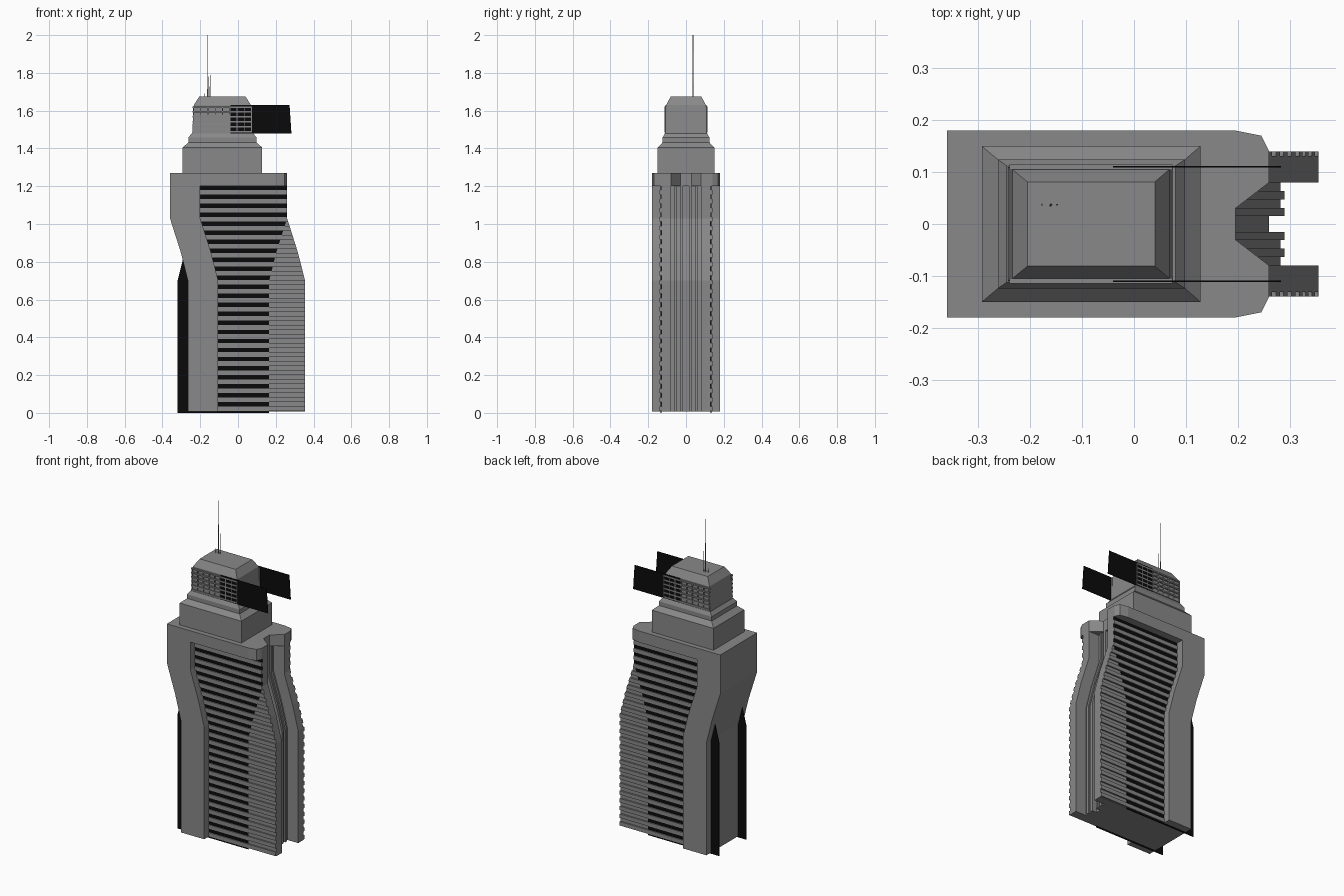
import bpy, bmesh

cube = bpy.data.objects.get("Cube")
if cube:
    bpy.data.objects.remove(cube)


def material(name, colour):
    m = bpy.data.materials.new(name)
    m.use_nodes = True
    m.diffuse_color = colour
    m.node_tree.nodes["Principled BSDF"].inputs["Base Color"].default_value = colour
    return m


GREY = material("concrete grey", (0.25, 0.25, 0.25, 1))
BLACK = material("glass black", (0.003, 0.003, 0.003, 1))

BASE, EAVES, ROOF = 0.008, 1.2, 1.27
LEFT, RIGHT = -0.265, 0.355          # ends of the plan at ground level
PIER = 0.16                          # width of the solid end pier
SWAY = [(0.0, 0.0), (0.7, 0.0), (0.85, -0.038), (1.03, -0.095), (2.0, -0.095)]


def sway(z):
    """Sideways drift of the tower at height z."""
    for (za, a), (zb, b) in zip(SWAY, SWAY[1:]):
        if z <= zb:
            return a + (b - a) * (z - za) / (zb - za)


def finish(name, bm, mat):
    bmesh.ops.recalc_face_normals(bm, faces=bm.faces)
    mesh = bpy.data.meshes.new(name)
    bm.to_mesh(mesh)
    bm.free()
    mesh.materials.append(mat)
    ob = bpy.data.objects.new(name, mesh)
    bpy.context.collection.objects.link(ob)
    return ob


def loft(bm, rings):
    """Skin a stack of matching rings and cap both ends."""
    rows = [[bm.verts.new(p) for p in ring] for ring in rings]
    n = len(rows[0])
    for a, b in zip(rows, rows[1:]):
        for i in range(n):
            j = (i + 1) % n
            bm.faces.new((a[i], a[j], b[j], b[i]))
    bm.faces.new(rows[0][::-1])
    bm.faces.new(rows[-1])


def rect(x0, x1, y0, y1, z):
    return [(x0, y0, z), (x1, y0, z), (x1, y1, z), (x0, y1, z)]


def swept(bm, x0, x1, y0, y1, z0=BASE, z1=EAVES, lean=1):
    """Block that follows the sway of the tower (lean=-1 reverses it)."""
    heights = [z0] + [z for z, _ in SWAY if z0 < z < z1] + [z1]
    loft(bm, [rect(x0 + lean * sway(z), x1 + lean * sway(z), y0, y1, z) for z in heights])


def both_sides(y0, y1):
    return ((y0, y1), (-y1, -y0))


# End pier
bm = bmesh.new()
swept(bm, LEFT, LEFT + PIER, -0.18, 0.18)
finish("end_pier", bm, GREY)

# Recessed body with a wing on each side of the end notch
bm = bmesh.new()
swept(bm, LEFT + PIER, RIGHT - 0.095, -0.131, 0.131)
for y0, y1 in both_sides(0.08, 0.131):
    swept(bm, RIGHT - 0.095, RIGHT, y0, y1)
finish("recessed_body", bm, GREY)

# Vertical pleats inside the end notch
bm = bmesh.new()
for k in range(4):
    y = 0.015 + k * 0.01625
    for y0, y1 in both_sides(y, y + 0.01625):
        swept(bm, RIGHT - 0.095, RIGHT - (0.065 if k % 2 == 0 else 0.073), y0, y1)
finish("notch_pleats", bm, GREY)

# Floor bands along both long sides
bm = bmesh.new()
FLOORS = 25
step = (EAVES - BASE) / FLOORS
for i in range(FLOORS):
    z = BASE + i * step
    for y0, y1 in both_sides(0.125, 0.14):
        swept(bm, LEFT + PIER, RIGHT, y0, y1, z + 0.003, z + 0.027)
finish("floor_bands", bm, GREY)

# Dark glazing sheets, which lean the other way and pass out through the pier
bm = bmesh.new()
for y0, y1 in both_sides(0.131, 0.134):
    swept(bm, -0.32, 0.165, y0, y1, 0.0, EAVES, -1)
finish("glazing_sheets", bm, BLACK)

# Roof slab with chamfered corners and a notch
half = [(-0.36, 0.18), (0.195, 0.18), (0.245, 0.17), (0.26, 0.14), (0.26, 0.08), (0.195, 0.03)]
plan = half + [(x, -y) for x, y in reversed(half)]
bm = bmesh.new()
loft(bm, [[(x, y, z) for x, y in plan] for z in (EAVES, ROOF)])
finish("roof_slab", bm, GREY)

# Stepped tiers and crown: left, right, half depth, height
tiers = [(-0.293, 0.128, 0.15, ROOF), (-0.293, 0.128, 0.15, 1.405),
         (-0.262, 0.098, 0.124, 1.432), (-0.262, 0.098, 0.124, 1.458),
         (-0.245, 0.08, 0.112, 1.48)]
crown = [(-0.243, 0.076, 0.11, 1.47), (-0.234, 0.068, 0.105, 1.63), (-0.205, 0.04, 0.081, 1.675)]
for name, levels in (("stepped_tiers", tiers), ("crown", crown)):
    bm = bmesh.new()
    loft(bm, [rect(x0, x1, -d, d, z) for x0, x1, d, z in levels])
    finish(name, bm, GREY)

# Dark sheets that stick out beside the crown
bm = bmesh.new()
for y0, y1 in both_sides(0.109, 0.112):
    loft(bm, [rect(-0.04, x, y0, y1, z) for x, z in ((0.283, 1.48), (0.273, 1.63))])
finish("crown_sheets", bm, BLACK)

# Lattice of slats over the crown
bm = bmesh.new()
for y0, y1 in both_sides(0.104, 0.1145):
    for i in range(6):
        z = 1.485 + i * 0.026
        loft(bm, [rect(-0.24, 0.074, y0, y1, h) for h in (z, z + 0.008)])
    for i in range(9):
        x = -0.238 + i * 0.0385
        loft(bm, [rect(x, x + 0.004, y0, y1, h) for h in (1.485, 1.62)])
finish("crown_lattice", bm, GREY)

# Masts on the crown
for name, x, top, r in (("tall_mast", -0.16, 2.0, 0.003), ("short_mast", -0.148, 1.8, 0.002),
                        ("small_mast", -0.177, 1.7, 0.0015)):
    bpy.ops.mesh.primitive_cone_add(vertices=8, radius1=r, radius2=r * 0.5, depth=top - 1.67,
                                    location=(x, 0.037, (top + 1.67) / 2))
    ob = bpy.context.object
    ob.name = name
    ob.data.materials.append(GREY)
